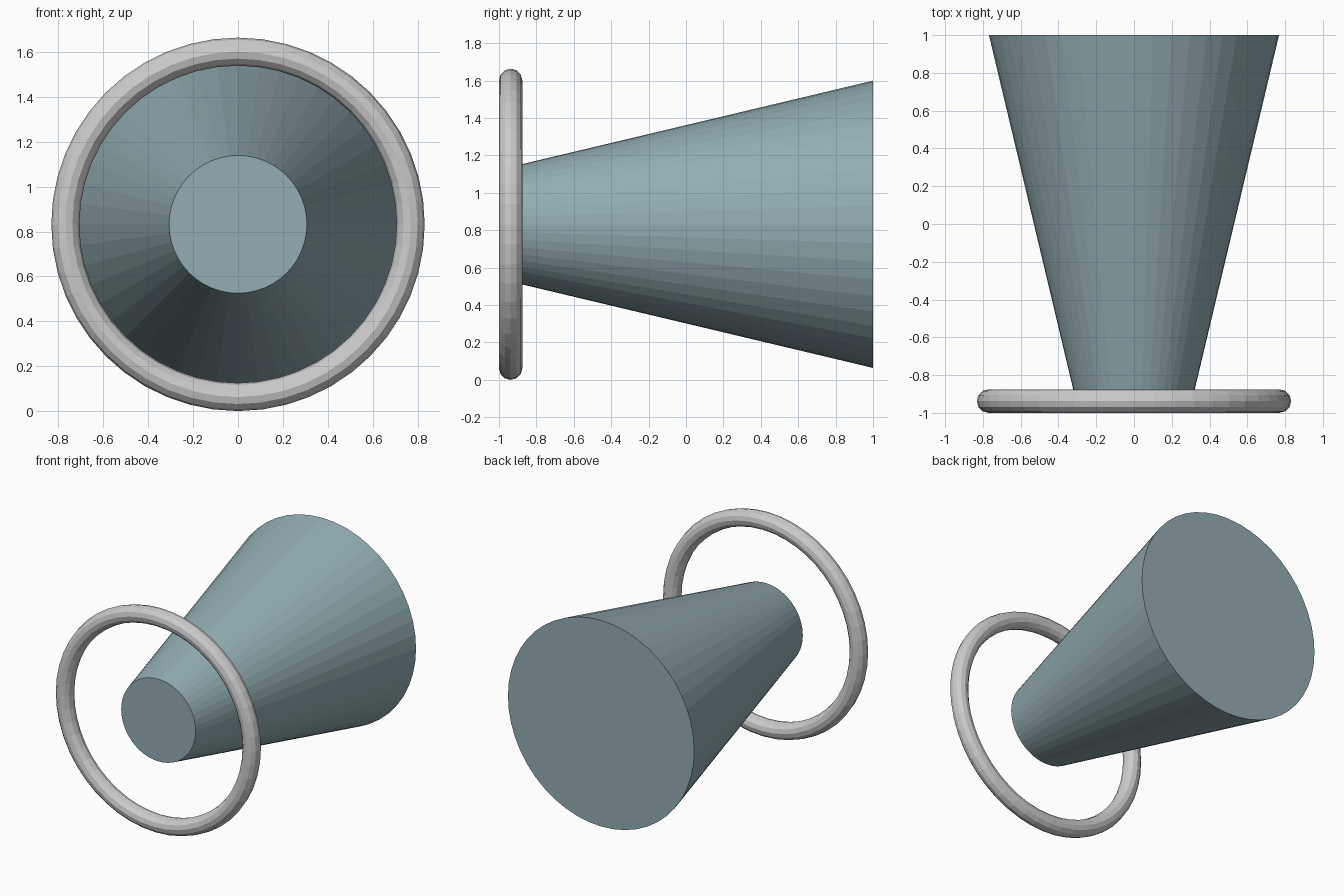
import bpy
from math import radians

if "Cube" in bpy.data.objects:
    bpy.data.objects.remove(bpy.data.objects["Cube"])

CENTRE_Z = 0.832
RING_Y = -0.9375
SIDES = 48

# Tapered solid body: narrow end inside the ring, wide end at the back
bpy.ops.mesh.primitive_cone_add(
    vertices=SIDES, radius1=0.768, radius2=0.307, depth=1.0 - RING_Y,
    location=(0, (1.0 + RING_Y) / 2, CENTRE_Z), rotation=(radians(90), 0, 0))
body = bpy.context.object
body.name = "tapered_body"
mat = bpy.data.materials.new("muted_teal")
mat.diffuse_color = (0.29, 0.42, 0.45, 1)
mat.use_nodes = True
mat.node_tree.nodes["Principled BSDF"].inputs["Base Color"].default_value = mat.diffuse_color
body.data.materials.append(mat)

# Thin ring around the narrow end
bpy.ops.mesh.primitive_torus_add(
    major_segments=SIDES, minor_segments=12,
    major_radius=0.7695, minor_radius=0.0625,
    location=(0, RING_Y, CENTRE_Z), rotation=(radians(90), 0, 0))
bpy.context.object.name = "front_ring"
